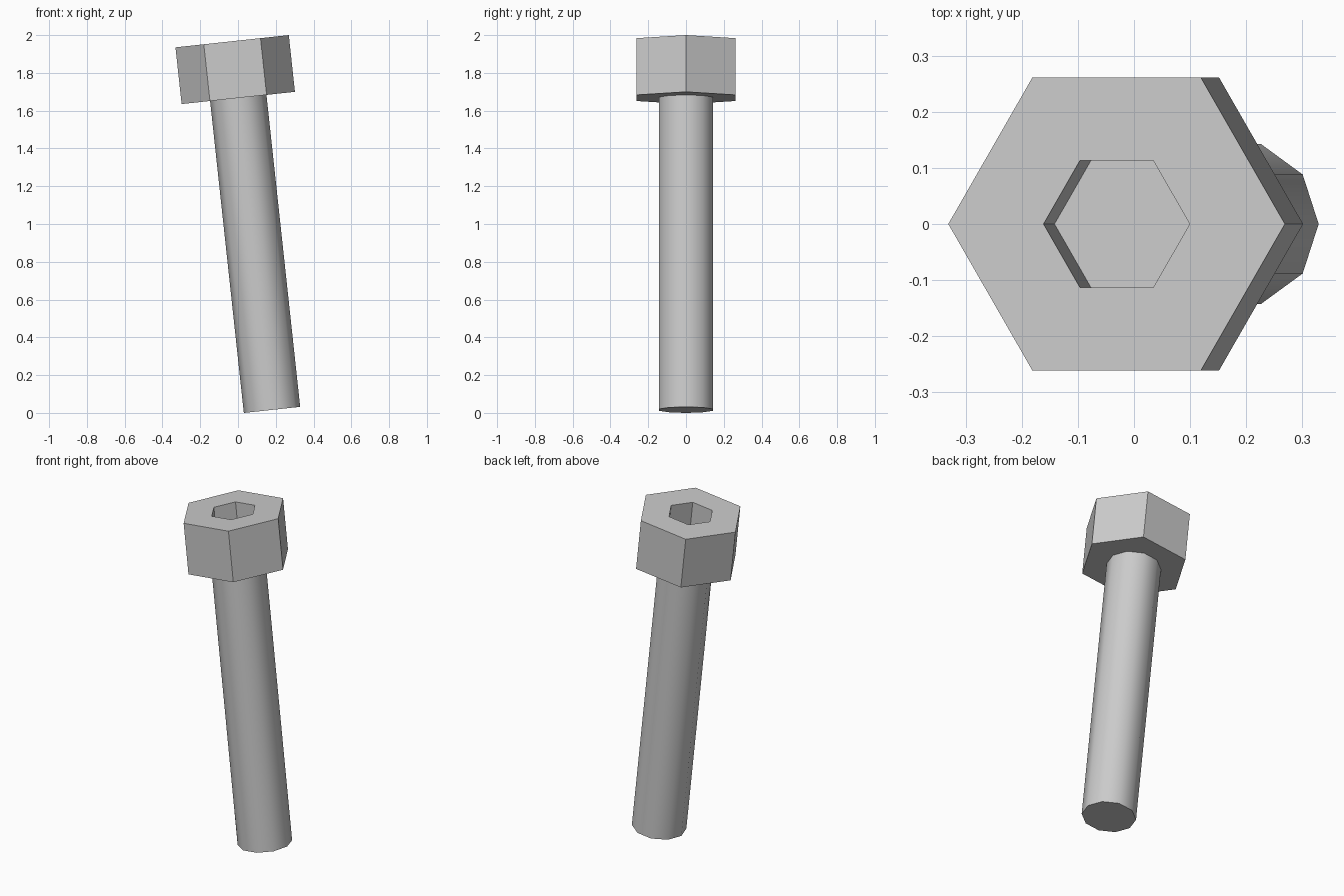
import bpy, bmesh
from math import cos, sin, pi, radians

if "Cube" in bpy.data.objects:
    bpy.data.objects.remove(bpy.data.objects["Cube"])

TILT = radians(6.17)
TOP = (-0.031, 0, 1.9676)      # centre of the head's top face
HEAD_H, LENGTH = 0.302, 1.963


def ring_solid(name, sides, profile, cap_start=True):
    """Stack polygon rings (radius, z) from bottom up; cap the ends."""
    bm = bmesh.new()
    rings = [[bm.verts.new((r * cos(2 * pi * i / sides), r * sin(2 * pi * i / sides), z))
              for i in range(sides)] for r, z in profile]
    for a, b in zip(rings, rings[1:]):
        for i in range(sides):
            j = (i + 1) % sides
            bm.faces.new((a[i], a[j], b[j], b[i]))
    if cap_start:
        bm.faces.new(rings[0][::-1])
    bm.faces.new(rings[-1])
    bm.normal_update()
    mesh = bpy.data.meshes.new(name)
    bm.to_mesh(mesh)
    bm.free()
    obj = bpy.data.objects.new(name, mesh)
    bpy.context.collection.objects.link(obj)
    obj.location = TOP
    obj.rotation_euler = (0, -TILT, 0)
    return obj


# Hexagonal head with a hexagonal socket sunk into its top
ring_solid("bolt_head", 6, [(0.3017, -HEAD_H), (0.3017, 0), (0.131, 0), (0.131, -0.182)])

# Ten-sided shaft, smooth around, flat at the end
shaft = ring_solid("bolt_shaft", 10, [(0.15, -LENGTH), (0.15, -HEAD_H)])
bpy.context.view_layer.objects.active = shaft
shaft.select_set(True)
bpy.ops.object.shade_smooth_by_angle(angle=radians(40))
